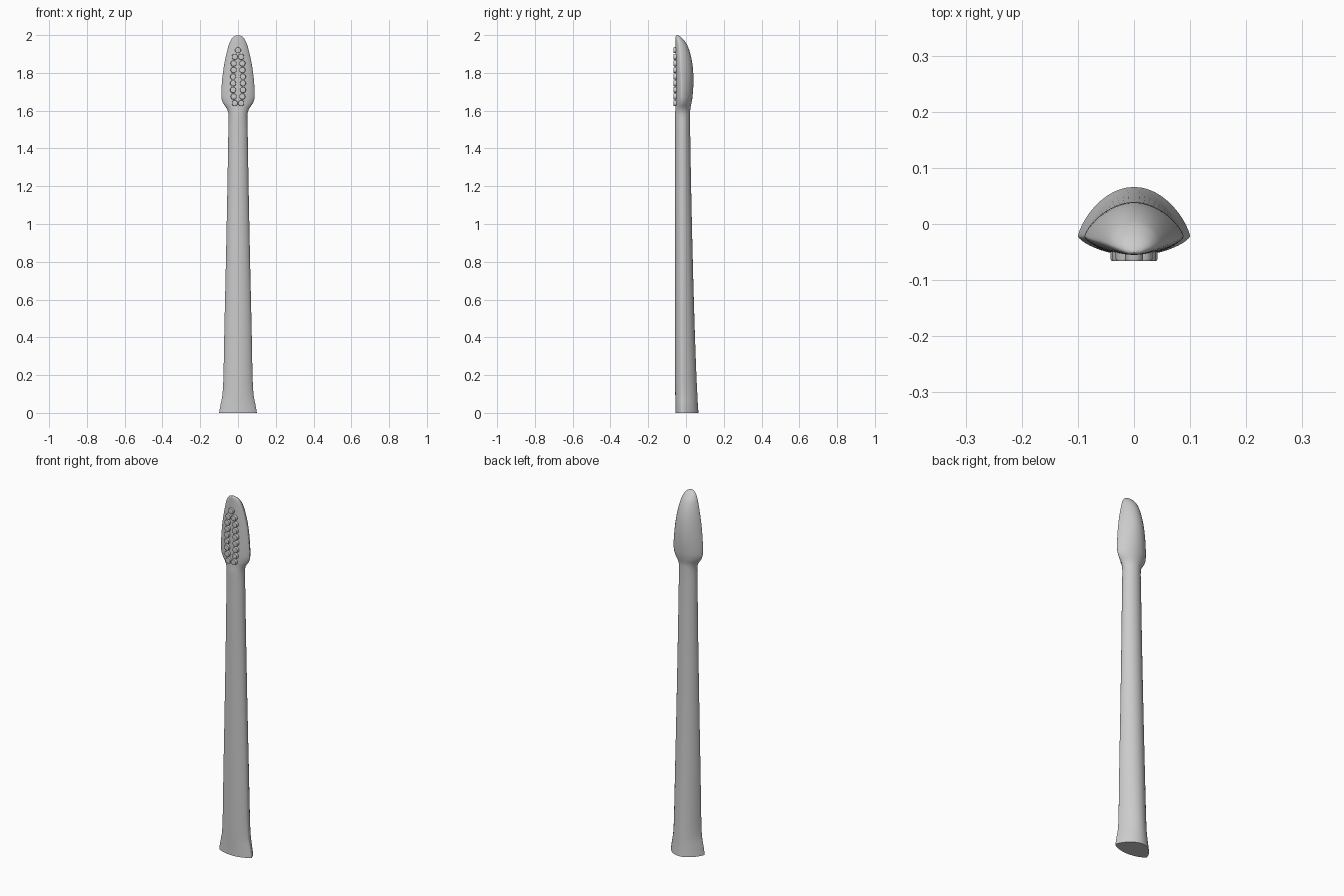
import bpy, bmesh, math
from mathutils import Vector

if "Cube" in bpy.data.objects:
    bpy.data.objects.remove(bpy.data.objects["Cube"])

# Cross-section stations: z, half width, front y, side-ridge y, back y, roundness exponent
STATIONS = [
    (0.00, 0.100, -0.056, -0.022, 0.066, 0.75),
    (0.04, 0.093, -0.056, -0.022, 0.063, 0.73),
    (0.10, 0.082, -0.057, -0.022, 0.060, 0.70),
    (0.20, 0.077, -0.058, -0.022, 0.055, 0.66),
    (0.45, 0.072, -0.058, -0.022, 0.046, 0.62),
    (0.80, 0.064, -0.058, -0.021, 0.036, 0.58),
    (1.20, 0.056, -0.058, -0.020, 0.027, 0.55),
    (1.50, 0.051, -0.058, -0.020, 0.022, 0.53),
    (1.58, 0.050, -0.058, -0.020, 0.022, 0.55),
    (1.61, 0.059, -0.056, -0.021, 0.023, 0.62),
    (1.64, 0.079, -0.055, -0.021, 0.029, 0.70),
    (1.67, 0.088, -0.055, -0.022, 0.034, 0.72),
    (1.74, 0.086, -0.055, -0.024, 0.039, 0.72),
    (1.82, 0.077, -0.055, -0.027, 0.037, 0.70),
    (1.89, 0.064, -0.055, -0.030, 0.026, 0.66),
    (1.95, 0.048, -0.055, -0.035, 0.005, 0.60),
    (1.98, 0.034, -0.055, -0.040, -0.017, 0.55),
    (1.995, 0.018, -0.054, -0.045, -0.035, 0.5),
    (2.00, 0.003, -0.051, -0.049, -0.047, 0.5),
]
SIDES = 48


def densify(st, steps=4):
    """Smooth interpolation between stations."""
    out = []
    slope = []
    for i in range(len(st)):
        a, b = st[max(i - 1, 0)], st[min(i + 1, len(st) - 1)]
        slope.append([(q - p) / (b[0] - a[0]) for p, q in zip(a, b)])
    for i in range(len(st) - 1):
        h = st[i + 1][0] - st[i][0]
        for k in range(steps):
            t = k / steps
            t2, t3 = t * t, t * t * t
            out.append([(2*t3 - 3*t2 + 1) * p + (t3 - 2*t2 + t) * h * m
                        + (3*t2 - 2*t3) * q + (t3 - t2) * h * n
                        for p, q, m, n in zip(st[i], st[i + 1], slope[i], slope[i + 1])])
    return out + [list(st[-1])]


def finish(bm, name, angle):
    bmesh.ops.recalc_face_normals(bm, faces=bm.faces)
    me = bpy.data.meshes.new(name)
    bm.to_mesh(me)
    bm.free()
    ob = bpy.data.objects.new(name, me)
    bpy.context.collection.objects.link(ob)
    bpy.ops.object.select_all(action='DESELECT')
    ob.select_set(True)
    bpy.context.view_layer.objects.active = ob
    bpy.ops.object.shade_smooth_by_angle(angle=math.radians(angle))
    return ob


# Handle and head: one lofted body
bm = bmesh.new()
rings = []
for z, w, front, side, back, e in densify(STATIONS):
    ring = []
    for i in range(SIDES):
        a = 2 * math.pi * i / SIDES
        u, s = math.cos(a), math.sin(a)
        depth = (back if s > 0 else front) - side
        ring.append(bm.verts.new((w * u, side + depth * abs(s) ** (2 * e), z)))
    rings.append(ring)
for lo, hi in zip(rings, rings[1:]):
    for i in range(SIDES):
        j = (i + 1) % SIDES
        bm.faces.new((lo[i], lo[j], hi[j], hi[i]))
bm.faces.new(rings[0])
bm.faces.new(rings[-1])
finish(bm, "handle_and_head", 50)

# Bristle tufts: short rounded pegs in two columns plus one at the top
spots = [(0.0, 1.92)]
for k in range(8):
    x = 0.017 if k in (0, 7) else 0.026 if k in (2, 3, 4) else 0.023
    spots += [(sx * x, 1.64 + 0.035 * k) for sx in (-1, 1)]

bm = bmesh.new()
PROFILE = [(0.016, -0.035), (0.016, -0.062), (0.0145, -0.0655), (0.012, -0.066)]
for x, z in spots:
    loops = [[bm.verts.new((x + r * math.cos(2 * math.pi * i / 20), y,
                            z + r * math.sin(2 * math.pi * i / 20)))
              for i in range(20)] for r, y in PROFILE]
    for a, b in zip(loops, loops[1:]):
        for i in range(20):
            j = (i + 1) % 20
            bm.faces.new((a[i], a[j], b[j], b[i]))
    bm.faces.new(loops[0])
    bm.faces.new(loops[-1])
finish(bm, "bristle_tufts", 35)
